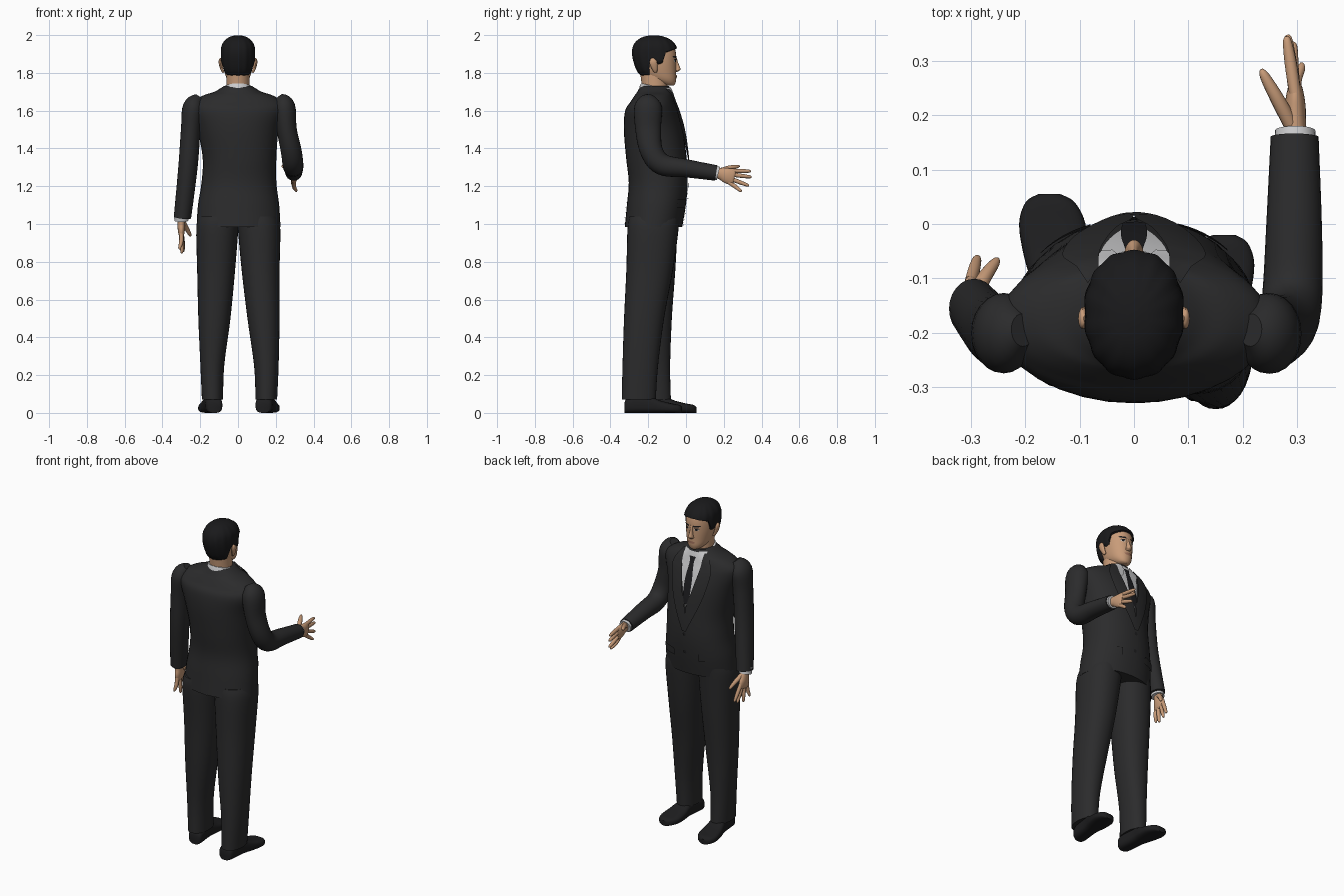
import bpy, math
from mathutils import Vector as V

if "Cube" in bpy.data.objects:
    bpy.data.objects.remove(bpy.data.objects["Cube"])


def mat(name, *c):
    m = bpy.data.materials.new(name)
    m.diffuse_color = (*c, 1)
    m.use_nodes = True
    m.node_tree.nodes["Principled BSDF"].inputs["Base Color"].default_value = m.diffuse_color
    return m


SUIT = mat("charcoal suit", .024, .024, .025)
HAIR = mat("black hair", .010, .010, .011)
SHOE = mat("black leather", .013, .013, .014)
TIE = mat("black tie", .012, .012, .014)
SKIN = mat("skin", .58, .33, .19)
SHIRT = mat("light grey shirt", .60, .60, .61)
LIPS = mat("lips", .36, .17, .11)
EYE = mat("eye white", .55, .52, .48)


def mesh(name, verts, faces, m, angle=40):
    me = bpy.data.meshes.new(name)
    me.from_pydata([tuple(v) for v in verts], [], faces)
    me.materials.append(m)
    o = bpy.data.objects.new(name, me)
    bpy.context.collection.objects.link(o)
    bpy.ops.object.select_all(action='DESELECT')
    o.select_set(True)
    bpy.context.view_layer.objects.active = o
    bpy.ops.object.shade_smooth_by_angle(angle=math.radians(angle))
    return o


def resample(rows, k=5):
    """Smooth Catmull-Rom curve through rows of numbers."""
    out = []
    for i in range(len(rows) - 1):
        a, b, c, d = (rows[min(max(j, 0), len(rows) - 1)] for j in range(i - 1, i + 3))
        for s in range(k):
            t = s / k
            out.append(tuple(.5 * (2*q + (r-p)*t + (2*p-5*q+4*r-u)*t*t + (3*q-p-3*r+u)*t**3)
                             for p, q, r, u in zip(a, b, c, d)))
    return out + [tuple(rows[-1])]


def ring(c, u, v, p=2.0, n=32):
    """Superellipse section around c with half axes u and v."""
    f = lambda w: math.copysign(abs(w) ** (2 / p), w)
    return [V(c) + V(u) * f(math.cos(a)) + V(v) * f(math.sin(a))
            for a in (2 * math.pi * i / n for i in range(n))]


def loft(name, rings, m, angle=40):
    n = len(rings[0])
    faces = [(i*n + j, i*n + (j+1) % n, (i+1)*n + (j+1) % n, (i+1)*n + j)
             for i in range(len(rings) - 1) for j in range(n)]
    faces += [tuple(range(n))[::-1], tuple(range((len(rings)-1)*n, len(rings)*n))]
    return mesh(name, [p for r in rings for p in r], faces, m, angle)


def stack(name, rows, m, p=2.0):
    """Body built of horizontal sections (z, x centre, x radius, y centre, y radius)."""
    rows = resample(rows)
    loft(name, [ring((x, y, z), (rx, 0, 0), (0, ry, 0), p) for z, x, rx, y, ry in rows], m)
    return rows


def tube(name, rows, m, ref=(1, 0, 0), k=5, n=24):
    """Limb along a path of (x, y, z, radius along ref, other radius)."""
    rows = resample(rows, k)
    rings = []
    for i, r in enumerate(rows):
        t = (V(rows[min(i+1, len(rows)-1)][:3]) - V(rows[max(i-1, 0)][:3])).normalized()
        u = (V(ref) - t * V(ref).dot(t)).normalized()
        rings.append(ring(r[:3], u * r[3], t.cross(u) * r[4], 2, n))
    return loft(name, rings, m)


def section(rows, z):
    """Interpolated section of a stack at height z."""
    for a, b in zip(rows, rows[1:]):
        if z <= b[0]:
            t = max(0, (z - a[0]) / (b[0] - a[0]))
            return [p + (q - p) * t for p, q in zip(a, b)]
    return rows[-1]


def patch(name, body, p, rows, off, m, side=1, nx=8):
    """Thin panel lying on a stack; rows are (z, x from, x to), top down."""
    rows, verts = resample(rows, 4), []
    for z, a, b in rows:
        _, xc, rx, yc, ry = section(body, z)
        for i in range(nx + 1):
            x = a + (b - a) * i / nx
            d = min(abs((x - xc) / rx), 1)
            verts.append((x, yc + side * (ry * (1 - d**p) ** (1/p) + off), z))
    w = nx + 1
    faces = [(i*w+j, i*w+j+1, (i+1)*w+j+1, (i+1)*w+j) for i in range(len(rows)-1) for j in range(nx)]
    return mesh(name, verts, [f if side > 0 else f[::-1] for f in faces], m)


def pair(name, body, p, rows, off, m):
    patch("right_" + name, body, p, rows, off, m)
    patch("left_" + name, body, p, [(z, -b, -a) for z, a, b in rows], off, m)


# Jacket body
JP = 2.15
jacket = stack("jacket", [
    (.985, .003, .222, -.172, .152), (1.1, .003, .215, -.157, .156), (1.22, .005, .198, -.147, .156),
    (1.35, .008, .195, -.157, .16), (1.5, 0, .215, -.173, .156), (1.6, 0, .245, -.183, .139),
    (1.645, 0, .237, -.178, .117), (1.68, 0, .185, -.172, .1), (1.70, 0, .125, -.168, .09),
    (1.73, 0, .075, -.165, .076)], SUIT, JP)
# Shirt front, tie, lapels and jacket details
patch("shirt_front", jacket, JP, [(1.715, -.07, .07), (1.6, -.058, .058), (1.5, -.03, .03), (1.41, -.002, .002)], .004, SHIRT)
patch("tie", jacket, JP, [(1.69, -.022, .022), (1.655, -.014, .014), (1.55, -.024, .024), (1.42, -.02, .02)], .009, TIE)
pair("collar_flap", jacket, JP, [(1.722, .03, .072), (1.68, .02, .078), (1.63, .04, .06)], .009, SHIRT)
pair("lapel", jacket, JP, [(1.715, .065, .085), (1.65, .064, .125), (1.6, .056, .13), (1.5, .032, .11),
                           (1.4, .004, .075), (1.26, -.002, .012)], .013, SUIT)
patch("front_overlap", jacket, JP, [(1.28, -.02, .012), (1.15, -.02, .012), (.99, -.02, .0)], .004, SUIT)
pair("pocket_flap", jacket, JP, [(1.13, .08, .17), (1.085, .08, .172)], .007, SUIT)
patch("back_vent", jacket, JP, [(1.18, -.002, .008), (1.08, -.004, .016), (.985, -.006, .02)], .005, SUIT, -1)
for i, z in enumerate((1.24, 1.13)):
    patch(f"button_{i}", jacket, JP, [(z+.01, -.006, .006), (z, -.01, .01), (z-.01, -.006, .006)], .009, SHOE)

# Trousers
stack("left_trouser_leg", [
    (.07, -.135, .056, -.17, .09), (.25, -.136, .063, -.172, .088), (.5, -.125, .085, -.175, .1),
    (.75, -.116, .1, -.172, .115), (.97, -.11, .111, -.175, .13), (1.04, -.105, .105, -.17, .13)], SUIT, 2.2)
stack("right_trouser_leg", [
    (.07, .15, .057, -.25, .09), (.25, .15, .065, -.242, .094), (.5, .135, .085, -.222, .106),
    (.75, .12, .1, -.193, .123), (.97, .112, .112, -.175, .135), (1.04, .105, .105, -.17, .13)], SUIT, 2.2)

# Shoes: sections (y, half width, height) from heel to toe, toes turned out a little
for name, x0, y0, turn in (("left_shoe", -.125, -.25, -.03), ("right_shoe", .135, -.325, .03)):
    rows = resample([(0, .03, .055), (.02, .044, .08), (.12, .046, .09), (.19, .058, .065),
                     (.25, .061, .05), (.29, .045, .042), (.305, .02, .03)], 4)
    loft(name, [ring((x0 + turn * y / .3, y0 + y, h / 2), (w, 0, 0), (0, 0, h / 2), 3) for y, w, h in rows], SHOE)

# Sleeves
tube("right_sleeve", [
    (.215, -.195, 1.672, .025, .03), (.243, -.2, 1.625, .058, .072), (.258, -.2, 1.5, .053, .068),
    (.282, -.182, 1.385, .055, .06), (.291, -.125, 1.315, .055, .057), (.294, 0, 1.295, .051, .048),
    (.295, .16, 1.27, .044, .041)], SUIT)
tube("left_sleeve", [
    (-.205, -.195, 1.672, .025, .03), (-.235, -.2, 1.62, .056, .072), (-.25, -.2, 1.5, .052, .066),
    (-.265, -.19, 1.3, .051, .062), (-.294, -.155, 1.035, .046, .055)], SUIT)


def hand(side, wrist, f, t, n):
    """Cuff, palm, four fingers and thumb; f along the hand, t to the thumb side, n out of the palm."""
    w, f, t, n = V(wrist), V(f).normalized(), V(t).normalized(), V(n)
    def row(a, b, c, r1, r2):
        return (*(w + f * a + t * b + n * c), r1, r2)
    tube(side + "_shirt_cuff", [row(-.03, 0, 0, .039, .037), row(.012, 0, 0, .037, .036)], SHIRT, n)
    tube(side + "_palm", [row(-.01, 0, 0, .022, .026), row(.025, .002, 0, .02, .031), row(.06, 0, 0, .019, .041),
                          row(.09, 0, 0, .014, .041), row(.1, 0, 0, .008, .034)], SKIN, n)
    for name, base, f1, t1, n1 in (("index", .031, .177, .054, .016), ("middle", .011, .187, .024, .014),
                                   ("ring", -.011, .185, -.024, .004), ("little", -.031, .155, -.062, -.012)):
        tube(f"{side}_{name}_finger", [
            row(.075, base, 0, .011, .011), row((.08 + f1) / 2, (base + t1) / 2, .003 + n1 / 3, .011, .011),
            row(f1 - .01, t1 * .95, n1 * .9, .008, .008), row(f1, t1, n1, .003, .003)], SKIN, n, 4, 12)
    tube(side + "_thumb", [row(.015, .012, .005, .014, .016), row(.06, .042, .032, .013, .013),
                           row(.1, .06, .056, .009, .009), row(.112, .065, .062, .003, .003)], SKIN, n, 4, 12)


hand("right", (.296, .16, 1.27), (0, .97, -.24), (0, .24, .97), (-1, 0, 0))
hand("left", (-.3, -.152, 1.03), (0, .22, -.97), (0, .97, .22), (.8, 0, 0))

# Neck, shirt collar and head
stack("neck", [(1.66, 0, .064, -.165, .068), (1.72, 0, .062, -.165, .068), (1.82, 0, .062, -.17, .075)], SKIN)
loft("shirt_collar", [[p + V((0, 0, -.25 * (p.y + .165))) for p in ring((0, -.165, z), (r, 0, 0), (0, r, 0))]
                      for z, r in ((1.68, .084), (1.71, .08), (1.726, .073), (1.728, .066))], SHIRT)
HP = 2.15
head = stack("head", [
    (1.733, 0, .018, -.088, .022), (1.742, 0, .037, -.098, .04), (1.765, 0, .057, -.125, .073),
    (1.80, 0, .07, -.147, .095), (1.85, 0, .079, -.158, .106), (1.90, 0, .081, -.164, .111),
    (1.94, 0, .077, -.166, .103), (1.967, 0, .06, -.168, .08), (1.982, 0, .036, -.17, .047),
    (1.987, 0, .008, -.17, .01)], SKIN, HP)

# Hair: cap over the head whose lower edge follows a hairline (front-back position, height)
LINE = [(-1, 1.768), (-.5, 1.785), (-.25, 1.86), (-.05, 1.86), (.05, 1.84), (.3, 1.85), (.47, 1.905), (1, 1.925)]
N, K = 64, 18
rings = [[] for _ in range(K + 1)]
for i in range(N):
    a = 2 * math.pi * i / N
    s = math.sin(a)
    for (s0, z0), (s1, z1) in zip(LINE, LINE[1:]):
        if s0 <= s <= s1:
            zb = z0 + (z1 - z0) * (s - s0) / (s1 - s0)
    for k in range(K + 1):
        q = math.sin(k / K * math.pi / 2)
        z = zb + (1.987 - zb) * q
        _, xc, rx, yc, ry = section(head, z)
        off = -.004 if k == 0 else (.009 + .003 * math.sin(7 * a)**2) * (1 - q**6)
        g = lambda v: math.copysign(abs(v) ** (2 / HP), v)
        rings[k].append(V((xc + (rx + off) * g(math.cos(a)), yc + (ry + off) * g(s), z + .012 * q * q)))
loft("hair", rings, HAIR, 60)

# Ears
for sx, side in ((1, "right"), (-1, "left")):
    tube(side + "_ear", [(sx * .077, -.16, 1.803, .006, .008), (sx * .085, -.165, 1.82, .008, .014),
                         (sx * .093, -.172, 1.85, .009, .02), (sx * .094, -.175, 1.868, .007, .016),
                         (sx * .09, -.174, 1.877, .003, .006)], SKIN, (1, 0, 0), 4, 16)

# Face: nose, eyes, brows and mouth
stack("nose", [(1.806, 0, .01, -.056, .012), (1.813, 0, .017, -.052, .018), (1.822, 0, .014, -.05, .021),
               (1.85, 0, .009, -.054, .014), (1.885, 0, .008, -.059, .008)], SKIN)
pair("brow", head, HP, [(1.889, .018, .048), (1.884, .014, .053), (1.879, .014, .035)], .004, HAIR)
pair("eye", head, HP, [(1.869, .024, .038), (1.864, .017, .045), (1.858, .024, .04)], .002, EYE)
pair("iris", head, HP, [(1.870, .026, .037), (1.864, .025, .038), (1.858, .027, .036)], .003, HAIR)
pair("eyelid", head, HP, [(1.873, .022, .04), (1.868, .015, .047)], .0035, HAIR)
patch("mouth", head, HP, [(1.79, -.012, .012), (1.784, -.025, .025), (1.776, -.014, .014)], .004, LIPS)
